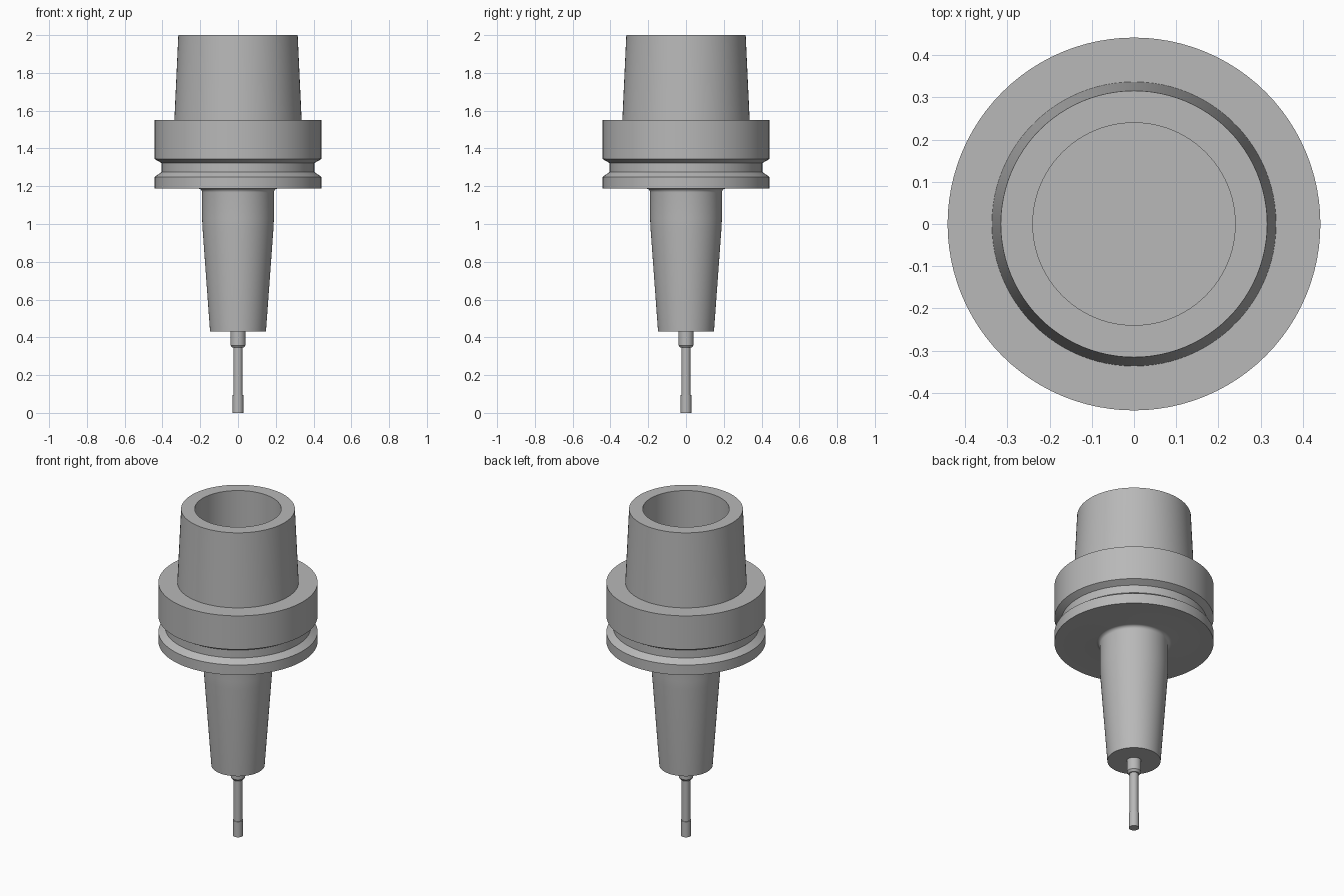
import bpy
import math

SEGMENTS = 96

cube = bpy.data.objects.get("Cube")
if cube:
    bpy.data.objects.remove(cube, do_unlink=True)

# One plain steel colour
steel = bpy.data.materials.new("steel grey")
steel.use_nodes = True
colour = (0.48, 0.48, 0.48, 1)
steel.diffuse_color = colour
steel.node_tree.nodes["Principled BSDF"].inputs["Base Color"].default_value = colour


def lathe(name, profile):
    """Spin (radius, height) points, listed from bottom axis outward and up, around z."""
    verts, rings, faces = [], [], []
    for r, z in profile:
        count = 1 if r == 0 else SEGMENTS
        rings.append(range(len(verts), len(verts) + count))
        for i in range(count):
            a = math.tau * i / SEGMENTS
            verts.append((r * math.cos(a), r * math.sin(a), z))
    for low, high in zip(rings, rings[1:]):
        for i in range(SEGMENTS):
            j = (i + 1) % SEGMENTS
            if len(low) == 1:
                faces.append((low[0], high[j], high[i]))
            elif len(high) == 1:
                faces.append((low[i], low[j], high[0]))
            else:
                faces.append((low[i], low[j], high[j], high[i]))
    mesh = bpy.data.meshes.new(name)
    mesh.from_pydata(verts, [], faces)
    mesh.materials.append(steel)
    obj = bpy.data.objects.new(name, mesh)
    bpy.context.collection.objects.link(obj)
    bpy.ops.object.select_all(action="DESELECT")
    bpy.context.view_layer.objects.active = obj
    obj.select_set(True)
    bpy.ops.object.shade_smooth_by_angle(angle=math.radians(20))
    return obj


# Rounded blend between the nose and the underside of the flange
FILLET = 0.02
fillet = [(0.19 + FILLET * (1 - math.cos(t)), 1.167 + FILLET * math.sin(t))
          for t in (math.pi / 2 * k / 6 for k in range(7))]

# Holder: tapered nose, grooved flange and hollow tapered shank
lathe("tool_holder", [
    (0, 0.43), (0.148, 0.43), (0.188, 0.98), (0.19, 1.03), *fillet,
    (0.442, 1.187), (0.442, 1.249), (0.405, 1.275),
    (0.405, 1.323), (0.442, 1.344), (0.442, 1.55),
    (0.337, 1.55), (0.316, 2.0),
    (0.24, 2.0), (0.24, 1.5), (0, 1.5),
])

# Cutter: wider tip, slim neck and chamfered shank
lathe("cutting_tool", [
    (0, 0), (0.028, 0), (0.028, 0.095), (0.024, 0.095),
    (0.024, 0.345), (0.03, 0.345), (0.04, 0.358), (0.04, 0.43), (0, 0.43),
])
